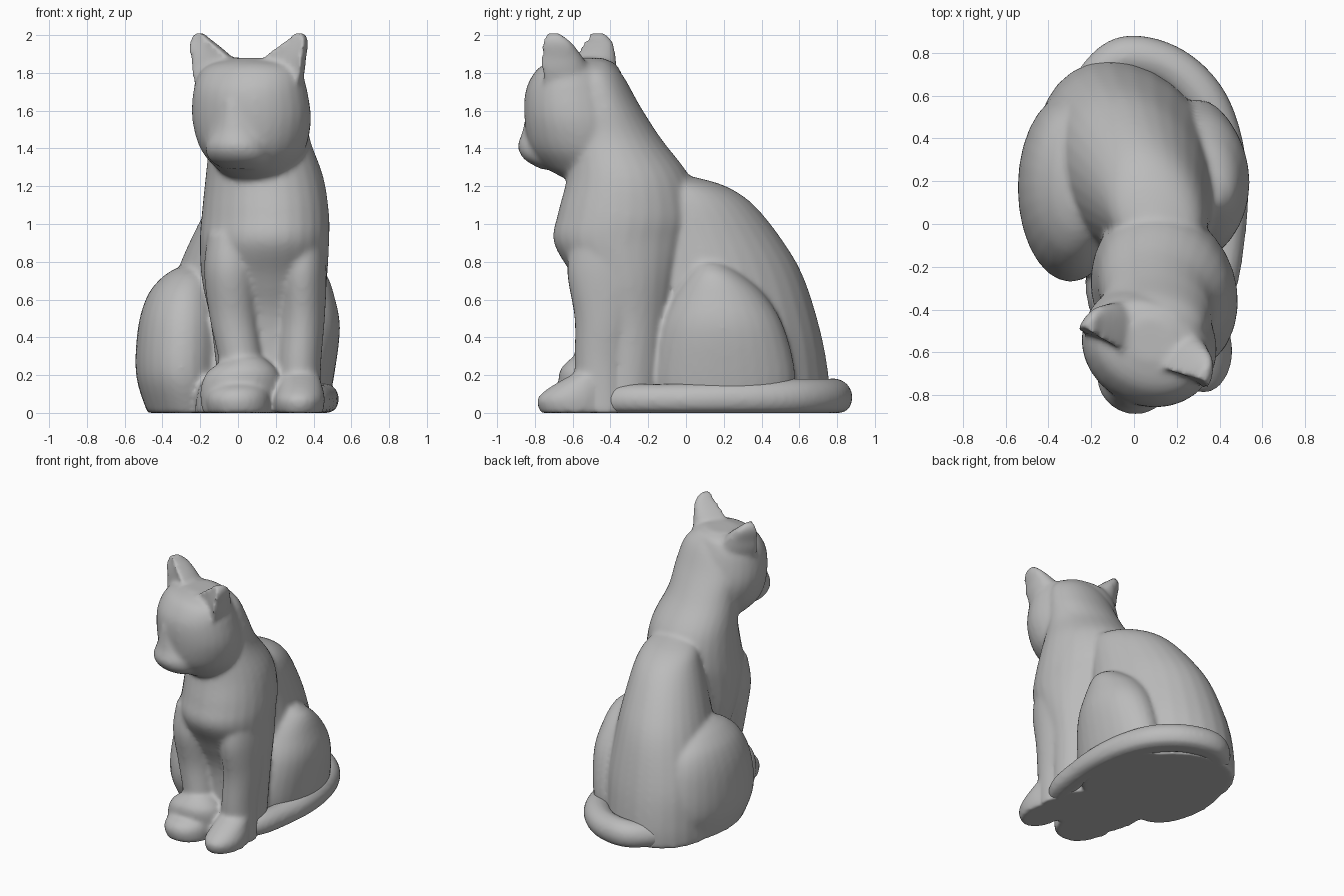
import bpy, bmesh, math
from mathutils import Matrix, Vector

if "Cube" in bpy.data.objects:
    bpy.data.objects.remove(bpy.data.objects["Cube"], do_unlink=True)

grey = bpy.data.materials.new("stone_grey")
grey.use_nodes = True
colour = (0.5, 0.5, 0.5, 1)
grey.diffuse_color = colour
grey.node_tree.nodes["Principled BSDF"].inputs["Base Color"].default_value = colour


def spline(rows, steps=5):
    """Smoothly interpolate a list of number tuples."""
    out = []
    for i in range(len(rows) - 1):
        a, b = rows[max(i - 1, 0)], rows[i]
        c, d = rows[i + 1], rows[min(i + 2, len(rows) - 1)]
        for s in range(steps):
            t = s / steps
            out.append([q + t / 2 * (r - p + t * (2 * p - 5 * q + 4 * r - w + t * (3 * (q - r) + w - p)))
                        for p, q, r, w in zip(a, b, c, d)])
    return out + [list(rows[-1])]


def loft(bm, rows, front=1, sides=28, mirror=False, lean=0):
    """Stack oval slices given as (z, x min, x max, y min, y max)."""
    rings = []
    for z, x0, x1, y0, y1 in spline(rows):
        ring = []
        for k in range(sides):
            a = math.tau * k / sides
            c, s = math.cos(a), math.sin(a)
            dy = (y1 - y0) / 2 * s * (front if s < 0 else 1)
            x = (x0 + x1) / 2 + (x1 - x0) / 2 * c - lean * dy
            ring.append(bm.verts.new((-x if mirror else x, (y0 + y1) / 2 + dy, z)))
        rings.append(ring)
    faces = [bm.faces.new(rings[0][::-1]), bm.faces.new(rings[-1])]
    for low, high in zip(rings, rings[1:]):
        for k in range(sides):
            n = (k + 1) % sides
            faces.append(bm.faces.new((low[k], low[n], high[n], high[k])))
    if mirror:
        bmesh.ops.reverse_faces(bm, faces=faces)


def finish(name, bm, voxel, smooth):
    """Fuse the overlapping masses into one smooth skin."""
    mesh = bpy.data.meshes.new(name)
    bm.to_mesh(mesh)
    bm.free()
    ob = bpy.data.objects.new(name, mesh)
    bpy.context.collection.objects.link(ob)
    mesh.materials.append(grey)
    fuse = ob.modifiers.new("fuse", 'REMESH')
    fuse.mode = 'VOXEL'
    fuse.voxel_size = voxel
    fuse.use_smooth_shade = True
    soft = ob.modifiers.new("soften", 'SMOOTH')
    soft.factor = 0.5
    soft.iterations = smooth


# Head: skull, muzzle and scooped ears, turned to one side
cat = bmesh.new()
skull = [(1.24, -.15, .15, -.14, .18), (1.3, -.21, .21, -.25, .22), (1.4, -.28, .28, -.33, .23),
         (1.55, -.32, .32, -.355, .22), (1.7, -.31, .31, -.35, .18), (1.8, -.28, .28, -.3, .14),
         (1.85, -.22, .22, -.24, .11), (1.88, -.1, .1, -.14, .05)]
muzzle = [(1.29, -.1, .1, -.28, -.1), (1.34, -.16, .16, -.37, -.1), (1.41, -.17, .17, -.41, -.1),
          (1.5, -.14, .14, -.385, -.1), (1.65, -.08, .08, -.365, -.1)]
ear = [(1.62, .05, .26, -.34, .06), (1.8, .04, .315, -.37, .06), (1.88, .1, .325, -.35, .04),
       (1.95, .19, .335, -.3, .01), (1.985, .24, .33, -.25, -.02), (2.01, .265, .315, -.22, -.05)]
loft(cat, skull)
loft(cat, muzzle)
for flip in (False, True):
    loft(cat, ear, front=-.1, mirror=flip)
cat.transform(Matrix.Translation((.1, -.5, 0)) @ Matrix.Rotation(math.radians(-24), 4, 'Z'))

# Body: neck and chest, rump, thighs, legs and paws
chest = [(0, -.09, .42, -.5, -.1), (.45, -.14, .44, -.5, -.05), (.7, -.19, .47, -.59, 0),
         (.9, -.2, .48, -.7, .06), (1.05, -.19, .48, -.68, .08), (1.25, -.17, .45, -.63, .02),
         (1.45, -.15, .38, -.62, -.13), (1.62, -.14, .36, -.6, -.24), (1.78, -.1, .32, -.6, -.33),
         (1.86, 0, .22, -.56, -.4)]
rump = [(0, -.44, .42, -.25, .76), (.15, -.44, .42, -.25, .76), (.4, -.42, .41, -.2, .72),
        (.7, -.33, .37, -.2, .63), (.9, -.25, .35, -.2, .52), (1.1, -.15, .33, -.2, .36),
        (1.2, -.08, .29, -.2, .21), (1.25, .02, .2, -.16, .04)]
right_thigh = [(0, -.48, -.05, -.2, .56), (.2, -.54, -.05, -.27, .61), (.45, -.53, -.05, -.24, .59),
               (.62, -.48, -.08, -.16, .53), (.72, -.4, -.12, -.06, .42), (.77, -.32, -.18, .05, .3)]
left_thigh = [(0, .1, .47, -.16, .56), (.2, .1, .51, -.17, .58), (.45, .1, .54, -.13, .52),
              (.62, .12, .51, -.06, .42), (.73, .16, .47, .01, .3), (.79, .25, .4, .06, .2)]
right_foreleg = [(0, -.1, .13, -.58, -.36), (.25, -.1, .13, -.59, -.36), (.5, -.15, .1, -.59, -.34),
                 (.75, -.18, .1, -.63, -.3), (.95, -.16, .08, -.6, -.3)]
left_foreleg = [(0, .21, .44, -.58, -.3), (.25, .21, .44, -.59, -.3), (.5, .22, .46, -.59, -.26),
                (.75, .21, .47, -.63, -.2), (.95, .23, .46, -.6, -.2)]
left_paw = [(0, .2, .45, -.77, -.4), (.07, .19, .46, -.79, -.4), (.13, .21, .45, -.73, -.4),
            (.2, .23, .43, -.61, -.4)]
right_paw = [(0, -.16, .17, -.75, -.4), (.07, -.17, .17, -.765, -.4), (.12, -.15, .16, -.74, -.4),
             (.15, -.11, .13, -.69, -.4)]
right_hind_foot = [(0, -.23, .1, -.55, 0), (.13, -.21, .1, -.53, 0), (.2, -.16, .05, -.45, 0)]
tail_tip = [(0, -.19, .2, -.65, -.4), (.12, -.2, .22, -.67, -.38), (.22, -.16, .21, -.67, -.38),
            (.29, -.05, .14, -.61, -.42)]
loft(cat, chest, lean=.12)
loft(cat, rump, lean=.2)
for part in (right_thigh, left_thigh, right_foreleg, left_foreleg,
             left_paw, right_paw, right_hind_foot, tail_tip):
    loft(cat, part)
finish("body_and_head", cat, .015, 10)

# Tail: tube growing out of the rump and lying round the left side
path = [(-.28, .52, .07), (-.18, .68, .09), (-.04, .78, .1), (.16, .74, .1), (.32, .6, .1),
        (.41, .4, .095), (.445, .15, .09), (.43, -.1, .085), (.39, -.3, .085), (.3, -.45, .08)]
points = [Vector(p) for p in spline(path)]
tail = bmesh.new()
rings = []
for i, p in enumerate(points):
    along = points[min(i + 1, len(points) - 1)] - points[max(i - 1, 0)]
    side = along.cross(Vector((0, 0, 1))).normalized()
    r = p.z
    rings.append([tail.verts.new((*(p + side * r * math.cos(math.tau * k / 16)).xy,
                                  max(0, r * .82 + r * math.sin(math.tau * k / 16))))
                  for k in range(16)])
for a, b in zip(rings, rings[1:]):
    for k in range(16):
        tail.faces.new((a[k], a[k - 1], b[k - 1], b[k]))
tail.faces.new(rings[0])
tail.faces.new(rings[-1][::-1])
bmesh.ops.recalc_face_normals(tail, faces=tail.faces)
finish("tail", tail, .018, 3)
